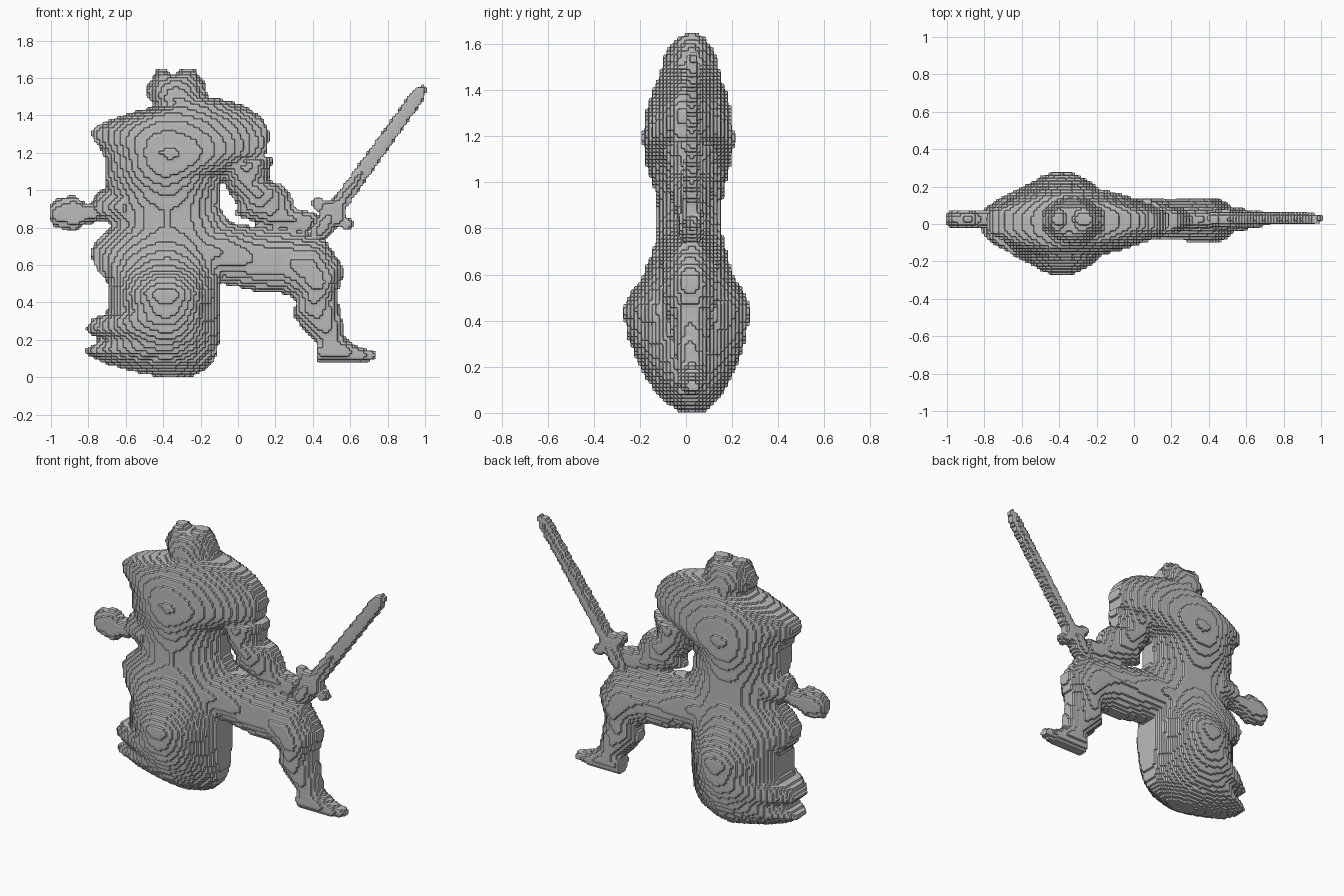
import bpy, bmesh, math
from mathutils import Vector

cube = bpy.data.objects.get("Cube")
if cube:
    bpy.data.objects.remove(cube)

CELL = 0.0157  # size of the terraced steps

clay = bpy.data.materials.new("clay_grey")
clay.use_nodes = True
clay.diffuse_color = (0.5, 0.5, 0.5, 1)
clay.node_tree.nodes["Principled BSDF"].inputs["Base Color"].default_value = (0.5, 0.5, 0.5, 1)


def loft(bm, sections, ridge=None, steps=12, edge=0.3):
    """Skin lens-shaped rings; a section is (x0, z0, x1, z1, half_depth)."""
    rings = []
    for x0, z0, x1, z1, half in sections:
        a, b = Vector((x0, 0, z0)), Vector((x1, 0, z1))
        peak = 0.5 if ridge is None else (ridge - x0) / (x1 - x0)
        peak = min(max(peak, 0.3), 0.7)
        middle = 0.03 - 0.1 * half
        front, back = [], []
        for i in range(steps + 1):
            t = i / steps
            u = (t - peak) / (peak if t < peak else 1 - peak)
            depth = half * (edge + (1 - edge) * (1 - u * u))
            p = a.lerp(b, t)
            front.append(bm.verts.new((p.x, middle - depth, p.z)))
            back.append(bm.verts.new((p.x, middle + depth, p.z)))
        rings.append(front + back[::-1])
    for r, s in zip(rings, rings[1:]):
        for i in range(len(r)):
            j = (i + 1) % len(r)
            bm.faces.new((r[i], r[j], s[j], s[i]))
    bm.faces.new(rings[0])
    bm.faces.new(rings[-1][::-1])


def finish(name, bm):
    """Fuse the lofts into one skin and give it the stepped surface."""
    bmesh.ops.recalc_face_normals(bm, faces=bm.faces)
    mesh = bpy.data.meshes.new(name)
    bm.to_mesh(mesh)
    bm.free()
    mesh.materials.append(clay)
    obj = bpy.data.objects.new(name, mesh)
    bpy.context.collection.objects.link(obj)
    fuse = obj.modifiers.new("fuse", "REMESH")
    fuse.mode, fuse.voxel_size = "VOXEL", CELL * 0.8
    soften = obj.modifiers.new("soften", "SMOOTH")
    soften.factor, soften.iterations = 0.5, 3
    size = max(max(v.co[k] for v in mesh.vertices) - min(v.co[k] for v in mesh.vertices)
               for k in range(3))
    block = obj.modifiers.new("steps", "REMESH")
    block.mode = "BLOCKS"
    block.use_remove_disconnected = False
    block.octree_depth = math.ceil(math.log2(size / CELL / 0.95))
    block.scale = size / (CELL * 2 ** block.octree_depth)
    ease = obj.modifiers.new("ease", "SMOOTH")
    ease.factor, ease.iterations = 0.5, 2
    return obj


def level(rows):
    return [(x0, z, x1, z, h) for z, x0, x1, h in rows]


def upright(rows):
    return [(x, z0, x, z1, h) for x, z0, z1, h in rows]


body = bmesh.new()

# Cape and torso, from the hem to the shoulders
loft(body, level([
    (0, -.42, -.26, .05), (.04, -.6, -.18, .1), (.08, -.73, -.13, .14),
    (.14, -.83, -.11, .18), (.2, -.73, -.1, .21), (.25, -.82, -.1, .23),
    (.32, -.77, -.1, .255), (.34, -.7, -.1, .26), (.45, -.7, -.1, .28),
    (.52, -.7, -.1, .25), (.58, -.76, -.08, .205), (.67, -.79, -.06, .17),
    (.74, -.75, -.03, .15), (.8, -.68, -.03, .14), (.9, -.69, -.09, .14),
    (1, -.7, -.1, .16), (1.08, -.71, -.09, .185), (1.13, -.71, .03, .195),
    (1.2, -.72, .15, .2), (1.28, -.78, .17, .19), (1.33, -.78, .16, .18),
    (1.37, -.71, .14, .17), (1.41, -.58, .1, .155), (1.46, -.42, .02, .13),
    (1.49, -.38, -.1, .11)]), ridge=-.38)

# Head with its two rounded crown lumps
loft(body, level([
    (1.42, -.42, -.1, .13), (1.46, -.41, -.12, .13), (1.48, -.48, -.16, .13),
    (1.54, -.5, -.17, .115), (1.58, -.47, -.18, .1), (1.61, -.45, -.21, .08)]))
for x0, x1 in ((-.46, -.35), (-.34, -.2)):
    loft(body, level([(1.58, x0, x1, .09), (1.62, x0 + .01, x1 - .01, .07),
                      (1.65, x0 + .03, x1 - .03, .03)]))

# Left arm, from the shoulder to the wrist
loft(body, [
    (-.09, 1.11, .19, 1.18, .12), (-.06, 1.01, .16, 1.05, .1),
    (0, .92, .24, 1.03, .1), (-.02, .87, .28, .98, .085),
    (.16, .8, .31, .9, .06), (.36, .75, .43, .88, .05)])

# Left leg, from the hip to the ankle
loft(body, [
    (-.3, .52, -.3, .84, .14), (-.08, .5, -.05, .83, .125),
    (.1, .46, .1, .8, .11), (.24, .45, .28, .78, .11),
    (.3, .42, .46, .74, .12), (.31, .39, .57, .58, .115),
    (.29, .33, .53, .43, .095), (.34, .27, .55, .34, .08),
    (.42, .18, .57, .23, .065), (.43, .1, .58, .14, .06)])

# Left foot
loft(body, upright([(.42, .08, .19, .06), (.55, .08, .22, .065),
                    (.65, .08, .16, .05), (.74, .09, .14, .03)]))

# Right wrist and fist
loft(body, upright([
    (-1.01, .84, .91, .03), (-.98, .8, .95, .045), (-.87, .78, .98, .055),
    (-.82, .82, .93, .05), (-.78, .82, .93, .05), (-.75, .84, 1, .06),
    (-.6, .8, 1, .12)]))
finish("warrior_body", body)

# Sword: sections lie across the blade axis
sword = bmesh.new()
pommel = Vector((.4, .73))
axis = (Vector((1, 1.56)) - pommel).normalized()
side = Vector((-axis.y, axis.x))


def across(along, width, half):
    c = pommel + axis * along
    a, b = c + side * width, c - side * width
    return (a.x, a.y, b.x, b.y, half)


blade_len = (Vector((1, 1.56)) - pommel).length
loft(sword, [across(0, .03, .04), across(.06, .06, .055), across(.16, .06, .05),
             across(.24, .05, .04)])
loft(sword, [across(.2, .045, .035), across(.3, .042, .035),
             across(blade_len - .06, .04, .03), across(blade_len, .015, .025)], edge=.7)
# Cross guard with a knob at each end
loft(sword, [across(.145, .1, .04), across(.21, .1, .04)], edge=.6)
for end in (-1, 1):
    c = pommel + axis * .18 + side * end * .1
    ball = bmesh.ops.create_uvsphere(sword, u_segments=12, v_segments=8, radius=.035)
    bmesh.ops.translate(sword, verts=ball["verts"], vec=(c.x, .03, c.y))
finish("sword", sword)
